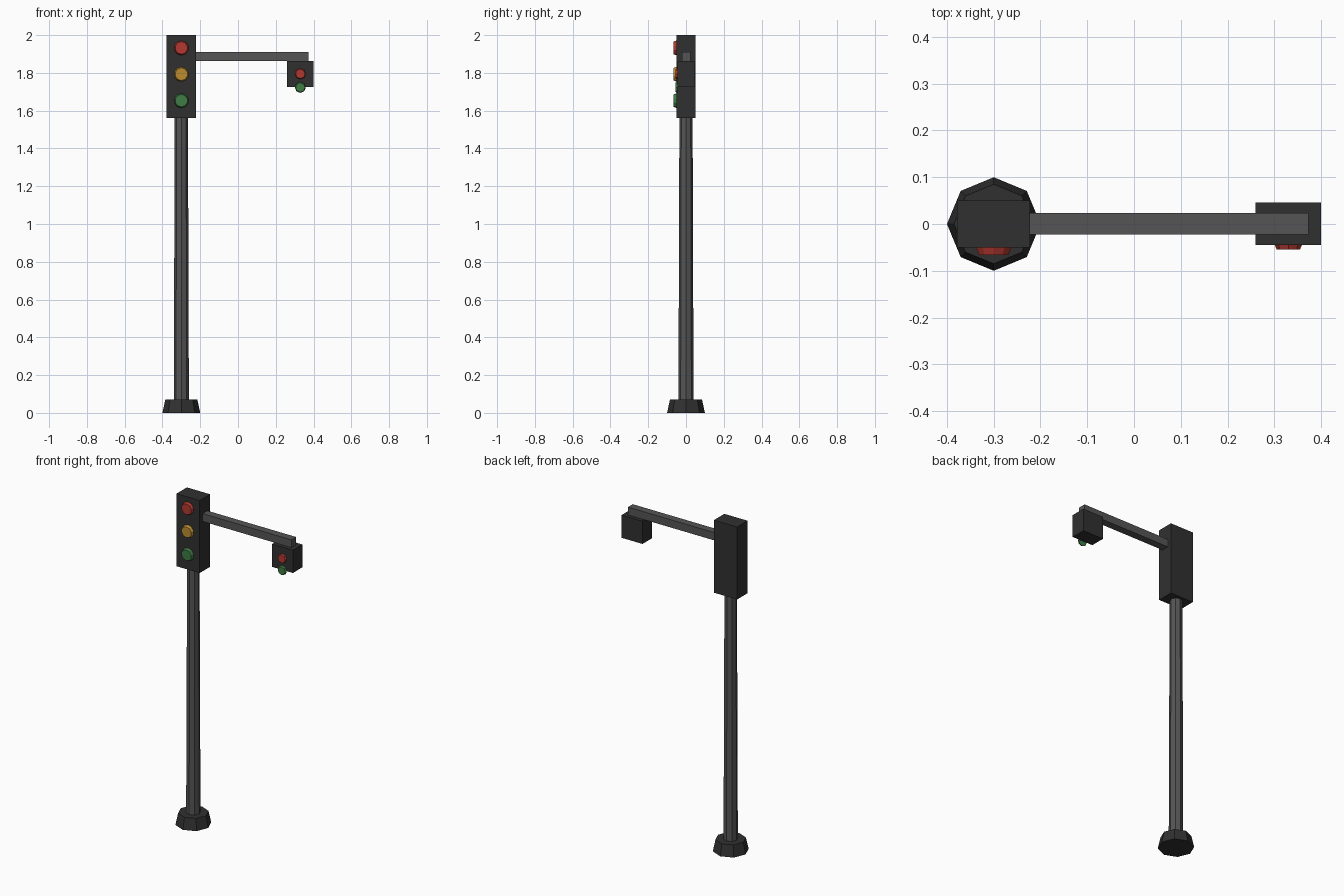
import bpy
import math

if "Cube" in bpy.data.objects:
    bpy.data.objects.remove(bpy.data.objects["Cube"], do_unlink=True)


def material(name, rgb):
    m = bpy.data.materials.new(name)
    m.use_nodes = True
    color = (*rgb, 1)
    m.diffuse_color = color
    m.node_tree.nodes["Principled BSDF"].inputs["Base Color"].default_value = color
    return m


HOUSING = material("dark housing", (0.03, 0.03, 0.03))
METAL = material("grey metal", (0.09, 0.09, 0.09))
RED = material("red lens", (0.45, 0.04, 0.03))
AMBER = material("amber lens", (0.5, 0.27, 0.03))
GREEN = material("green lens", (0.05, 0.2, 0.06))


def finish(name, mat):
    obj = bpy.context.object
    obj.name = name
    obj.data.materials.append(mat)
    return obj


def box(name, low, high, mat):
    center = [(a + b) / 2 for a, b in zip(low, high)]
    bpy.ops.mesh.primitive_cube_add(size=1, location=center)
    obj = finish(name, mat)
    obj.scale = [b - a for a, b in zip(low, high)]


def column(name, x, z0, z1, r0, r1, mat):
    # Eight-sided tapered column with a corner pointing along x
    bpy.ops.mesh.primitive_cone_add(vertices=8, radius1=r0, radius2=r1, depth=z1 - z0,
                                    location=(x, 0, (z0 + z1) / 2))
    finish(name, mat)


def lens(name, x, z, back, depth, radius, sides, mat):
    # Tapered disc facing the front
    bpy.ops.mesh.primitive_cone_add(vertices=sides, radius1=radius, radius2=radius * 0.85,
                                    depth=depth, location=(x, back - depth / 2, z),
                                    rotation=(math.pi / 2, 0, 0))
    finish(name, mat)


# Post
POST_X = -0.3
column("base", POST_X, 0, 0.07, 0.1, 0.085, HOUSING)
column("pole", POST_X, 0.07, 1.57, 0.04, 0.035, METAL)

# Main signal
box("main_housing", (-0.378, -0.05, 1.56), (-0.222, 0.05, 2), HOUSING)
for name, z, mat in (("red", 1.932, RED), ("amber", 1.793, AMBER), ("green", 1.653, GREEN)):
    lens("main_" + name + "_lens", POST_X, z, -0.05, 0.016, 0.039, 10, mat)

# Overhead arm with small signal
box("arm", (-0.225, -0.022, 1.863), (0.373, 0.024, 1.91), METAL)
box("arm_housing", (0.26, -0.045, 1.725), (0.4, 0.046, 1.863), HOUSING)
for name, z, mat in (("red", 1.795, RED), ("green", 1.723, GREEN)):
    lens("arm_" + name + "_lens", 0.33, z, -0.045, 0.01, 0.029, 8, mat)
